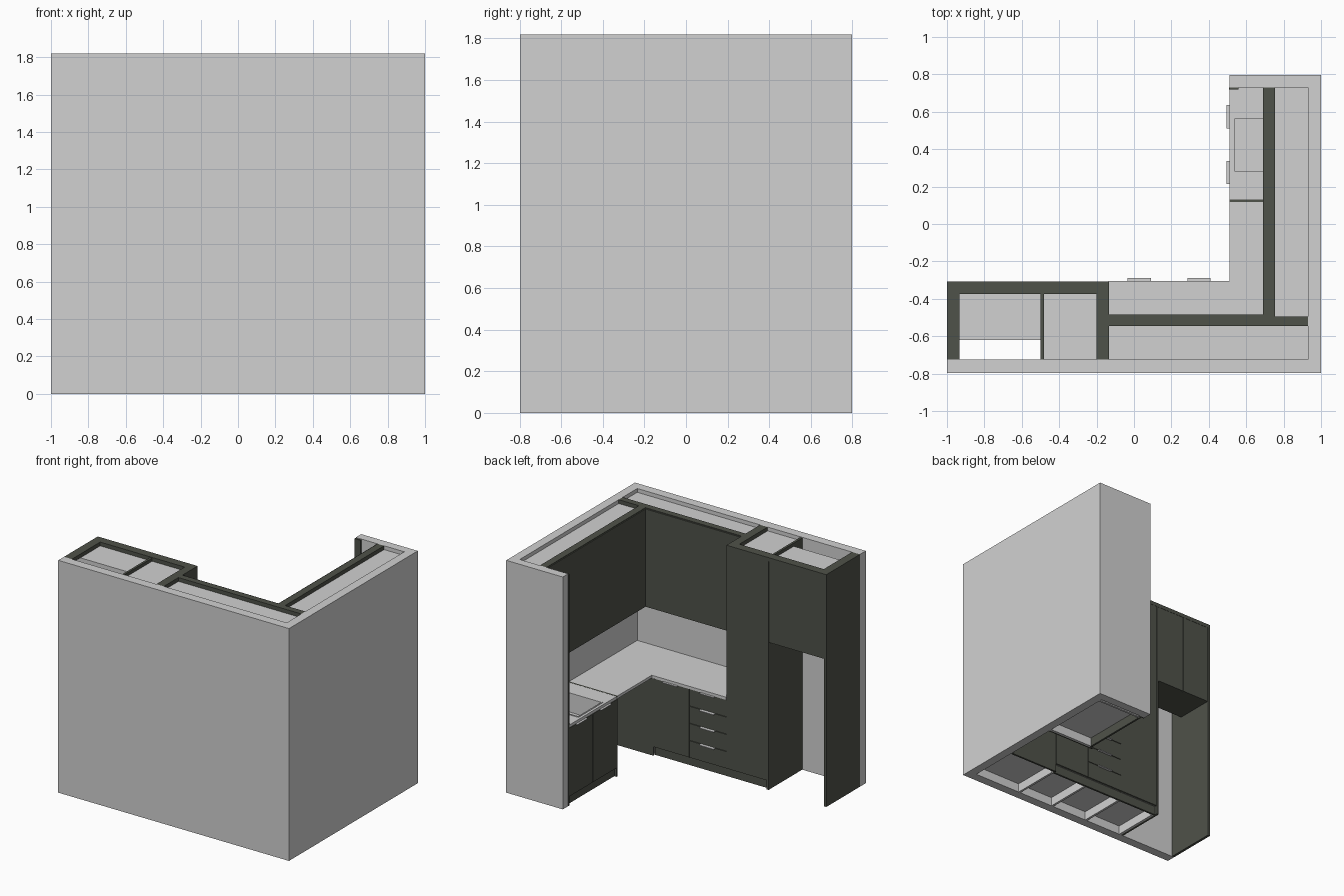
import bpy, bmesh, math
from mathutils import Vector

if "Cube" in bpy.data.objects:
    bpy.data.objects.remove(bpy.data.objects["Cube"])

def material(name, rgb):
    m = bpy.data.materials.new(name)
    m.diffuse_color = (*rgb, 1)
    m.use_nodes = True
    m.node_tree.nodes["Principled BSDF"].inputs["Base Color"].default_value = m.diffuse_color
    return m

LIGHT = material("light_grey", (0.64, 0.64, 0.64))
DARK = material("dark_olive", (0.078, 0.084, 0.067))
H = 1.82          # wall height
TOP = 0.63        # counter top height
KICK = 0.07       # plinth height
REC = 1.79        # top of the cabinet boxes
UP = 1.05         # underside of the wall cabinets

def finish(bm, name, mat):
    me = bpy.data.meshes.new(name)
    bm.to_mesh(me)
    bm.free()
    ob = bpy.data.objects.new(name, me)
    me.materials.append(mat)
    bpy.context.collection.objects.link(ob)
    return ob

def box_bm(x0, x1, y0, y1, z0, z1):
    bm = bmesh.new()
    bmesh.ops.create_cube(bm, size=1)
    for v in bm.verts:
        v.co = ((x0 + x1) / 2 + v.co.x * (x1 - x0),
                (y0 + y1) / 2 + v.co.y * (y1 - y0),
                (z0 + z1) / 2 + v.co.z * (z1 - z0))
    return bm

def box(name, mat, *b):
    return finish(box_bm(*b), name, mat)

# Walls: one U-shaped outline extruded upward
bm = bmesh.new()
outline = [(-1, -0.797), (1, -0.797), (1, 0.797), (0.51, 0.797), (0.51, 0.73),
           (0.93, 0.73), (0.93, -0.725), (-1, -0.725)]
f = bm.faces.new([bm.verts.new((x, y, 0)) for x, y in outline])
ext = bmesh.ops.extrude_face_region(bm, geom=[f])
bmesh.ops.translate(bm, vec=(0, 0, H), verts=[v for v in ext["geom"] if isinstance(v, bmesh.types.BMVert)])
bmesh.ops.recalc_face_normals(bm, faces=bm.faces)
finish(bm, "walls", LIGHT)

# Fridge housing: side panels, cupboard over the niche, two doors
box("housing_side_panel", DARK, -1, -0.98, -0.725, -0.308, 0, REC)
box("housing_divider", DARK, -0.5, -0.482, -0.725, -0.308, 0, 1.815)
box("over_fridge_box", LIGHT, -0.98, -0.5, -0.62, -0.325, UP + 0.115, REC)
box("over_fridge_base", DARK, -0.98, -0.5, -0.62, -0.325, UP + 0.105, UP + 0.115)
for i, x in enumerate((-0.98, -0.739)):
    box(f"over_fridge_door_{i}", DARK, x, x + 0.238, -0.325, -0.31, UP + 0.105, REC)

# Tall larder cabinet
box("larder_box", LIGHT, -0.482, -0.15, -0.725, -0.325, KICK, REC)
box("larder_end_panel", DARK, -0.15, -0.135, -0.725, -0.325, KICK, REC)
box("larder_door", DARK, -0.482, -0.135, -0.325, -0.31, KICK, REC)

# Top filler strips
box("top_strip_front", DARK, -1, -0.135, -0.375, -0.308, REC, H)
box("top_strip_left", DARK, -1, -0.932, -0.725, -0.375, REC, H)
box("top_strip_right", DARK, -0.2, -0.135, -0.725, -0.375, REC, H)
box("top_strip_back_run", DARK, -0.135, 0.93, -0.545, -0.495, REC, H)
box("top_strip_side_run", DARK, 0.698, 0.755, -0.495, 0.73, REC, H)

# Wall cabinets with flat fronts
box("wall_cabinet_back", LIGHT, -0.135, 0.93, -0.725, -0.5, UP, REC)
box("wall_cabinet_side", LIGHT, 0.705, 0.93, -0.5, 0.73, UP, REC)
box("wall_front_back", DARK, -0.135, 0.705, -0.5, -0.485, UP, H - 0.005)
box("wall_front_side", DARK, 0.69, 0.705, -0.485, 0.73, UP, H - 0.005)
box("end_filler", DARK, 0.508, 0.56, 0.718, 0.73, 0, H - 0.005)

# Back base run: floor, carcass sides, plinth, drawers, corner door and panel
box("base_floor_back", LIGHT, -0.135, 0.93, -0.725, -0.325, KICK, KICK + 0.015)
for i, x in enumerate((-0.482, -0.15, 0.18, 0.5)):
    box(f"carcass_side_{i}", LIGHT, x, x + 0.018, -0.725, -0.345, 0, KICK if i == 0 else 0.608)
box("plinth_back", DARK, -0.482, 0.5, -0.345, -0.33, 0, KICK)
box("corner_panel", DARK, 0.5, 0.93, -0.325, -0.31, 0, 0.608)
box("corner_door", DARK, 0.19, 0.498, -0.325, -0.31, KICK, 0.605)
for i in range(4):
    z = KICK + i * 0.135
    box(f"drawer_front_{i}", DARK, -0.135, 0.186, -0.325, -0.31, z, z + 0.131)
    box(f"drawer_handle_{i}", LIGHT, -0.035, 0.09, -0.325, -0.29, z + 0.126, z + 0.132)
box("corner_door_handle", LIGHT, 0.285, 0.41, -0.325, -0.29, 0.601, 0.607)

# Sink base: floor, sides, plinth, two doors with edge pulls
box("sink_base_floor", LIGHT, 0.525, 0.93, 0.13, 0.73, KICK, KICK + 0.015)
for i, y in enumerate((0.13, 0.7)):
    box(f"sink_base_side_{i}", LIGHT, 0.545, 0.93, y, y + 0.018, 0, 0.608)
box("sink_end_panel", DARK, 0.51, 0.93, 0.118, 0.13, 0, TOP + 0.001)
box("plinth_side", DARK, 0.53, 0.545, 0.13, 0.718, 0, KICK)
for i, y in enumerate((0.13, 0.427)):
    box(f"sink_door_{i}", DARK, 0.51, 0.525, y, y + 0.291, KICK, 0.605)
    box(f"sink_door_handle_{i}", LIGHT, 0.495, 0.525, y + 0.083, y + 0.208, 0.601, 0.607)

# Worktops, the side one in pieces around the sink opening
sx0, sx1, sy0, sy1 = 0.53, 0.86, 0.27, 0.575
box("worktop_back", LIGHT, -0.135, 0.51, -0.725, -0.305, 0.608, TOP)
for name, b in {"near": (0.51, 0.93, -0.725, sy0), "far": (0.51, 0.93, sy1, 0.73),
                "front_lip": (0.51, sx0, sy0, sy1), "rear_lip": (sx1, 0.93, sy0, sy1)}.items():
    box(f"worktop_side_{name}", LIGHT, *b, 0.608, TOP)

# Sink: block with inset rim and sunken bowl
bm = box_bm(sx0, sx1, sy0, sy1, 0.46, TOP + 0.004)
bm.faces.ensure_lookup_table()
top = max(bm.faces, key=lambda f: f.calc_center_median().z)
bmesh.ops.inset_region(bm, faces=[top], thickness=0.014)
ext = bmesh.ops.extrude_discrete_faces(bm, faces=[top])
bmesh.ops.translate(bm, vec=(0, 0, -0.15), verts=ext["faces"][0].verts)
finish(bm, "sink", LIGHT)

# Tap: bent tube under the wall cabinet
cu = bpy.data.curves.new("tap", "CURVE")
cu.dimensions = "3D"
cu.bevel_depth = 0.009
cu.bevel_resolution = 1
cu.use_fill_caps = True
path = [Vector((0.89, 0.425, TOP)), Vector((0.89, 0.425, 0.76))]
path += [Vector((0.83 + 0.06 * math.cos(a), 0.425, 0.76 + 0.06 * math.sin(a)))
         for a in (math.pi * k / 6 for k in range(1, 7))]
path.append(Vector((0.77, 0.425, 0.73)))
sp = cu.splines.new("POLY")
sp.points.add(len(path) - 1)
for p, c in zip(sp.points, path):
    p.co = (*c, 1)
cu.materials.append(LIGHT)
bpy.context.collection.objects.link(bpy.data.objects.new("tap", cu))
